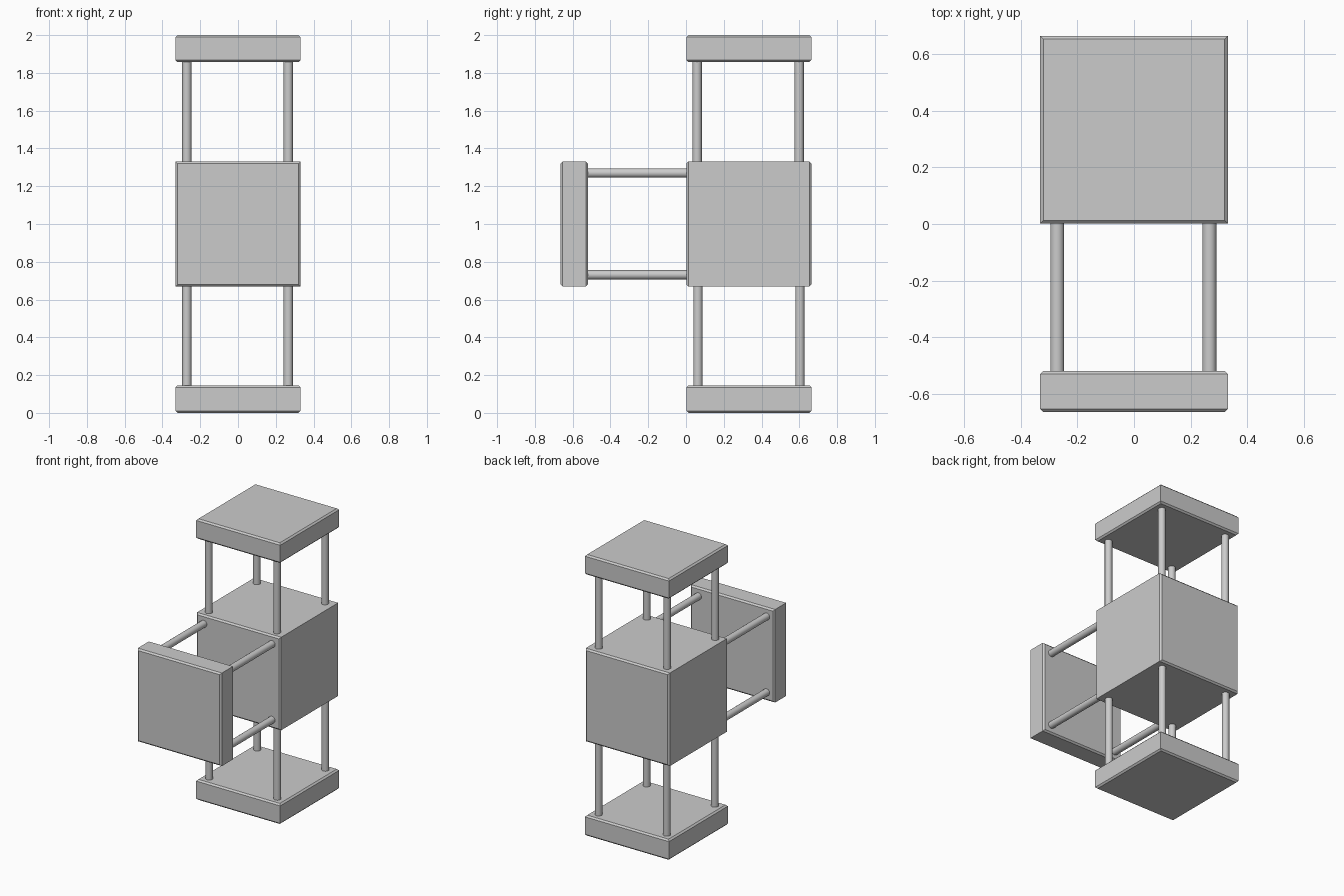
import bpy, bmesh
from mathutils import Matrix, Vector

if "Cube" in bpy.data.objects:
    bpy.data.objects.remove(bpy.data.objects["Cube"])

HALF = 0.331      # half width of every block
CHAMFER = 0.011
ROD_R = 0.0245


def finish(bm, name):
    bmesh.ops.recalc_face_normals(bm, faces=bm.faces[:])
    me = bpy.data.meshes.new(name)
    bm.to_mesh(me)
    bm.free()
    ob = bpy.data.objects.new(name, me)
    bpy.context.collection.objects.link(ob)
    return ob


def block(name, lo, hi, axis):
    """Box whose rims at both ends of the given axis are chamfered."""
    lo, hi = Vector(lo), Vector(hi)
    bm = bmesh.new()
    bmesh.ops.create_cube(bm, size=1, matrix=Matrix.Translation((lo + hi) / 2)
                          @ Matrix.Diagonal((*(hi - lo), 1)))
    rims = [e for e in bm.edges
            if abs(e.verts[0].co[axis] - e.verts[1].co[axis]) < 1e-5]
    bmesh.ops.bevel(bm, geom=rims, offset=CHAMFER, segments=1,
                    profile=0.5, affect='EDGES')
    return finish(bm, name)


def rod(name, a, b):
    """Round rod from a to b with smooth sides and flat ends."""
    a, b = Vector(a), Vector(b)
    d = b - a
    turn = d.to_track_quat('Z', 'Y').to_matrix().to_4x4()
    bm = bmesh.new()
    bmesh.ops.create_cone(bm, cap_ends=True, segments=24, radius1=ROD_R,
                          radius2=ROD_R, depth=d.length,
                          matrix=Matrix.Translation((a + b) / 2) @ turn)
    for f in bm.faces:
        f.smooth = len(f.verts) == 4
    for e in bm.edges:
        e.smooth = all(len(f.verts) == 4 for f in e.link_faces)
    return finish(bm, name)


# Central cube and the three end plates
block("central_cube", (-HALF, 0.002, 0.669), (HALF, 0.664, 1.331), 1)
block("top_plate", (-HALF, 0.002, 1.857), (HALF, 0.664, 2.0), 2)
block("bottom_plate", (-HALF, 0.002, 0.0), (HALF, 0.664, 0.146), 2)
block("front_plate", (-HALF, -0.664, 0.669), (HALF, -0.519, 1.331), 1)

# Four rods joining the cube to each plate
for side, x in (("left", -0.271), ("right", 0.266)):
    for place, y in (("front", 0.059), ("back", 0.599)):
        rod(f"top_rod_{place}_{side}", (x, y, 1.30), (x, y, 1.88))
        rod(f"bottom_rod_{place}_{side}", (x, y + 0.004, 0.12), (x, y + 0.004, 0.70))
    for place, z in (("upper", 1.27), ("lower", 0.731)):
        rod(f"front_rod_{place}_{side}", (x, -0.54, z), (x, 0.03, z))
